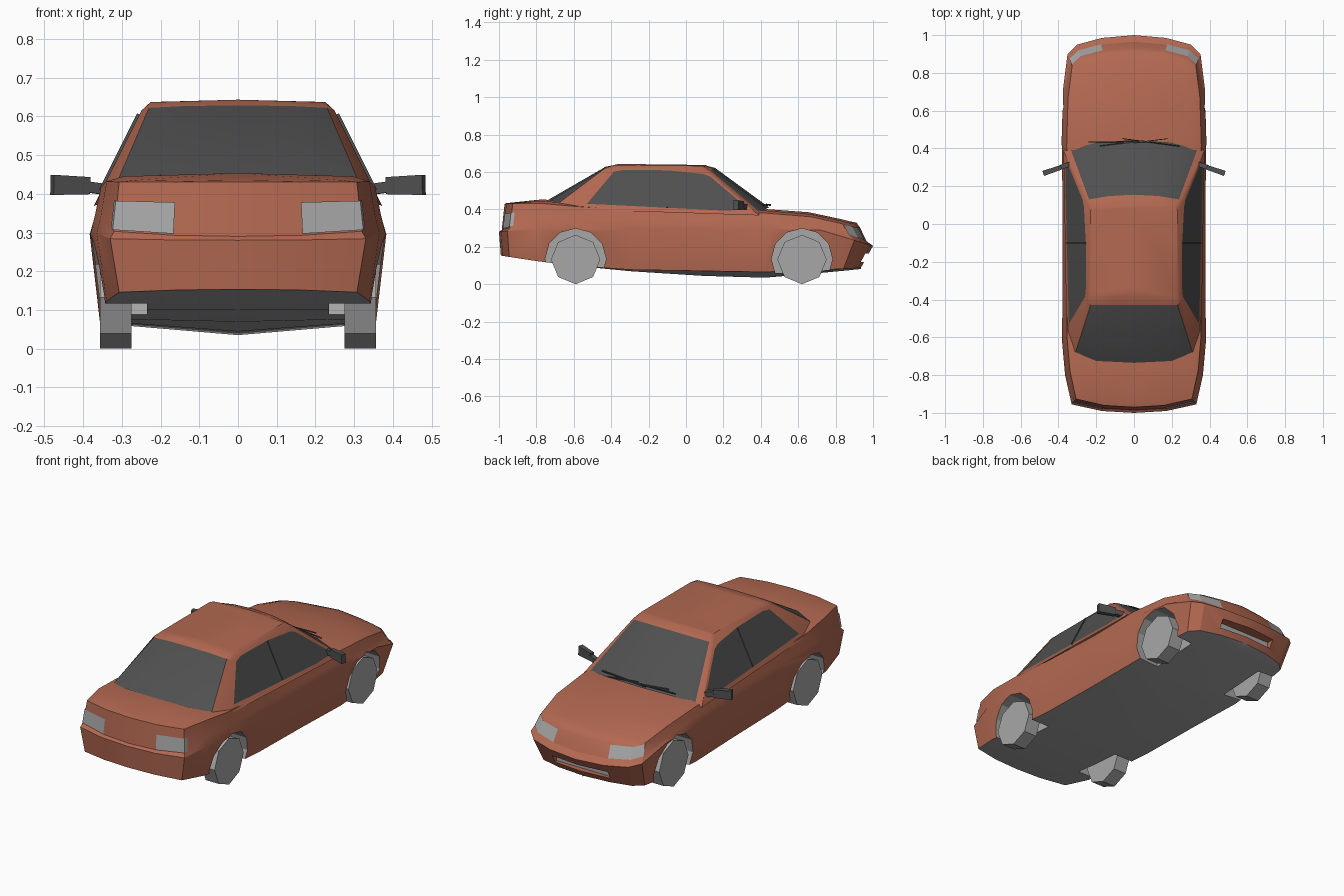
import bpy, bmesh, math
from mathutils import Vector, Matrix

cube = bpy.data.objects.get("Cube")
if cube:
    bpy.data.objects.remove(cube)


def material(name, rgb):
    m = bpy.data.materials.new(name)
    m.use_nodes = True
    m.diffuse_color = (*rgb, 1)
    m.node_tree.nodes["Principled BSDF"].inputs["Base Color"].default_value = (*rgb, 1)
    return m


MATS = [material("rust_paint", (0.45, 0.14, 0.083)),
        material("dark_grey", (0.08, 0.08, 0.08)),
        material("light_grey", (0.39, 0.39, 0.39))]
PAINT, DARK, LIGHT = range(3)


def finish(name, bm, smooth=False, closed=True):
    if closed:
        bmesh.ops.remove_doubles(bm, verts=bm.verts, dist=0.0005)
        bmesh.ops.recalc_face_normals(bm, faces=bm.faces)
    mesh = bpy.data.meshes.new(name)
    bm.to_mesh(mesh)
    bm.free()
    for m in MATS:
        mesh.materials.append(m)
    ob = bpy.data.objects.new(name, mesh)
    bpy.context.collection.objects.link(ob)
    if smooth:
        smooth_shade(ob)
    return ob


def smooth_shade(ob):
    bpy.ops.object.select_all(action='DESELECT')
    ob.select_set(True)
    bpy.context.view_layer.objects.active = ob
    bpy.ops.object.shade_smooth_by_angle(angle=math.radians(25))


def cut(ob, cutter):
    mod = ob.modifiers.new("cut", 'BOOLEAN')
    mod.operation, mod.solver, mod.object = 'DIFFERENCE', 'EXACT', cutter
    bpy.context.view_layer.objects.active = ob
    bpy.ops.object.modifier_apply(modifier=mod.name)
    bpy.data.objects.remove(cutter)


def lerp(points, y):
    for (a, za), (b, zb) in zip(points, points[1:]):
        if y <= b:
            return za + (zb - za) * max(0, (y - a) / (b - a))
    return points[-1][1]


def loft(name, rings, rule):
    """Skin half rings on both sides; rule(layer, station) gives the material."""
    bm = bmesh.new()
    for side in (1, -1):
        grid = [[bm.verts.new((p[0] * side, p[1], p[2])) for p in r] for r in rings]
        for k in range(len(grid) - 1):
            for i in range(len(grid[0]) - 1):
                a, b = grid[k], grid[k + 1]
                f = bm.faces.new((a[i], a[i + 1], b[i + 1], b[i]))
                f.material_index = rule(k, i)
    return finish(name, bm, smooth=True)


def cylinder(name, x0, x1, y, z, r, sides, mat):
    bm = bmesh.new()
    place = Matrix.Translation(((x0 + x1) / 2, y, z)) @ Matrix.Rotation(math.pi / 2, 4, 'Y')
    bmesh.ops.create_cone(bm, cap_ends=True, segments=sides, radius1=r, radius2=r,
                          depth=abs(x1 - x0), matrix=place)
    for f in bm.faces:
        f.material_index = mat
    return finish(name, bm)


def bar(name, a, b, width, height, mat, taper=1.0):
    """Box running from a to b, tapering towards b."""
    bm = bmesh.new()
    a, b = Vector(a), Vector(b)
    d = (b - a).normalized()
    across = d.cross(Vector((0, 0, 1))).normalized()
    up = across.cross(d)
    ends = []
    for p, s in ((a, 1), (b, taper)):
        ends.append([bm.verts.new(p + across * u * width * s / 2 + up * v * height * s / 2)
                     for u, v in ((-1, -1), (1, -1), (1, 1), (-1, 1))])
    bm.faces.new(ends[0])
    bm.faces.new(ends[1])
    for i in range(4):
        j = (i + 1) % 4
        bm.faces.new((ends[0][i], ends[0][j], ends[1][j], ends[1][i]))
    for f in bm.faces:
        f.material_index = mat
    return finish(name, bm)


# Lower body: plan outline from tail centre to nose centre, stacked in layers
PLAN = [(0, -1), (0.17, -0.99), (0.33, -0.955), (0.365, -0.8), (0.381, -0.62), (0.378, -0.3),
        (0.378, 0.1), (0.383, 0.45), (0.375, 0.72), (0.352, 0.9), (0.30, 0.95), (0.17, 0.985), (0, 1)]
FLOOR_Z = [(-1, 0.155), (-0.94, 0.145), (-0.74, 0.115), (-0.44, 0.08), (0.44, 0.065), (0.8, 0.08), (0.94, 0.088)]
WAIST_Z = [(-1, 0.28), (-0.8, 0.298), (0.7, 0.295), (0.9, 0.235), (1, 0.205)]
SHOULDER_Z = [(-0.985, 0.29), (-0.8, 0.345), (0.5, 0.335), (0.8, 0.29), (0.965, 0.23)]
DECK_Z = [(-0.97, 0.43), (-0.7, 0.433), (-0.53, 0.405), (0.33, 0.372), (0.45, 0.384),
          (0.7, 0.357), (0.88, 0.312), (0.94, 0.302)]


def layer(sx, rear, front, heights, crown=0.0):
    pts = []
    for x, y in PLAN:
        y *= rear if y < 0 else front
        pts.append(Vector((x * sx, y, lerp(heights, y) + crown * min(1, (y + 1) * 4))))
    return pts


floor = layer(0.93, 0.99, 0.935, FLOOR_Z)
waist = layer(1, 1, 1, WAIST_Z)
shoulder = layer(0.97, 0.985, 0.965, SHOULDER_Z)
deck = layer(0.93, 0.97, 0.93, DECK_Z)
deck_inner = layer(0.81, 0.962, 0.918, DECK_Z, 0.014)
deck_mid = layer(0, 0.96, 0.912, DECK_Z, 0.023)
keel = [Vector((0, p.y, p.z - 0.036 * max(0, 1 - 1.3 * abs(p.y - 0.3)))) for p in floor]

body = loft("body", [keel, floor, waist, shoulder, deck, deck_inner, deck_mid],
            lambda k, i: LIGHT if k == 0 else PAINT)

# Wheel wells cut into the body, then the wheels
for axle, y in (("rear", -0.59), ("front", 0.62)):
    for side, s in (("left", 1), ("right", -1)):
        cut(body, cylinder("wheel_well_cutter", 0.235 * s, 0.5 * s, y, 0.135, 0.163, 12, LIGHT))
        cylinder(f"{axle}_{side}_wheel", 0.275 * s, 0.357 * s, y, 0.132, 0.132, 8, LIGHT)

# Air intake: painted slot with a grey back
slot = bar("intake_cutter", (0, 0.918, 0.142), (0, 1.05, 0.142), 0.35, 0.045, PAINT)
slot.data.polygons[0].material_index = LIGHT
cut(body, slot)
smooth_shade(body)


# Cabin: the end faces are the windscreen and rear window
def side_x(z):
    return 0.352 - (z - 0.41) * 0.5


def on_side(y, z):
    return (side_x(z), y, z)


base = [(0, -0.735, 0.452), (0.2, -0.725, 0.448), (0.31, -0.68, 0.435), on_side(-0.58, 0.4),
        on_side(0.39, 0.368), (0.335, 0.395, 0.385), (0.2, 0.43, 0.405), (0, 0.445, 0.41)]
eave = [(0, -0.43, 0.628), (0.13, -0.43, 0.627), (0.23, -0.43, 0.622), on_side(-0.4, 0.615),
        on_side(0.11, 0.603), (0.238, 0.13, 0.608), (0.13, 0.148, 0.618), (0, 0.155, 0.622)]
roof = [(x * 0.9, y * 0.85 - 0.02, 0.633 if y > 0 else 0.637) for x, y, z in eave]
ridge = [(0, y * 0.8 - 0.02, 0.638 if y > 0 else 0.643) for x, y, z in eave]
loft("cabin", [base, eave, roof, ridge],
     lambda k, i: DARK if k == 0 and i in (0, 1, 5, 6) else PAINT)

# Side glass with a slim divider, and door mirrors
GLASS = [(-0.53, 0.43), (0.2, 0.394), (0.33, 0.398), (0.32, 0.415), (0.13, 0.575), (0.09, 0.59),
         (-0.1, 0.609), (-0.33, 0.612), (-0.385, 0.602)]
for side, s in (("left", 1), ("right", -1)):
    bm = bmesh.new()
    outline = GLASS if s > 0 else GLASS[::-1]
    pane = bm.faces.new([bm.verts.new((s * (side_x(z) + 0.003), y, z)) for y, z in outline])
    pane.material_index = DARK
    finish(f"{side}_side_glass", bm, closed=False)
    bar(f"{side}_glass_divider", (s * (side_x(0.41) + 0.003), -0.1, 0.41),
        (s * (side_x(0.606) + 0.003), -0.1, 0.606), 0.01, 0.008, DARK)
    bar(f"{side}_mirror_stalk", (s * 0.335, 0.318, 0.41), (s * 0.39, 0.3, 0.418), 0.025, 0.028, DARK)
    bar(f"{side}_mirror", (s * 0.48, 0.268, 0.423), (s * 0.385, 0.3, 0.421), 0.028, 0.052, DARK, 0.85)


# Lamps: thin patches following the body between two layers
def patch(name, low, high, stations, t0, t1, mat):
    def at(s, t, sign):
        i = int(s)
        p = low[i].lerp(low[i + 1], s - i).lerp(high[i].lerp(high[i + 1], s - i), t)
        return (p.x * 1.012 * sign, p.y * 1.004, p.z)
    for side, sign in (("left", 1), ("right", -1)):
        bm = bmesh.new()
        rows = [[bm.verts.new(at(s, t, sign)) for t in (t0, t1)] for s in stations]
        for a, b in zip(rows, rows[1:]):
            quad = (a[0], b[0], b[1], a[1])
            bm.faces.new(quad if sign > 0 else quad[::-1]).material_index = mat
        finish(f"{side}_{name}", bm, closed=False)


patch("tail_lamp", shoulder, deck, (1, 2, 2.13), 0.03, 0.62, LIGHT)
patch("headlamp", shoulder, deck, (9.05, 10, 10.95), 0.03, 0.95, LIGHT)

# Wipers resting at the foot of the windscreen
for side, x0, x1, y, drop in (("left", -0.06, 0.24, 0.452, 0.04), ("right", -0.24, 0.06, 0.435, 0)):
    bar(f"{side}_wiper_blade", (x0, y, 0.427), (x1, y - drop, 0.422), 0.005, 0.006, DARK)
    bar(f"{side}_wiper_arm", (x0 + 0.06, y - 0.022, 0.428), (x1 - 0.06, y, 0.42), 0.004, 0.006, DARK)
